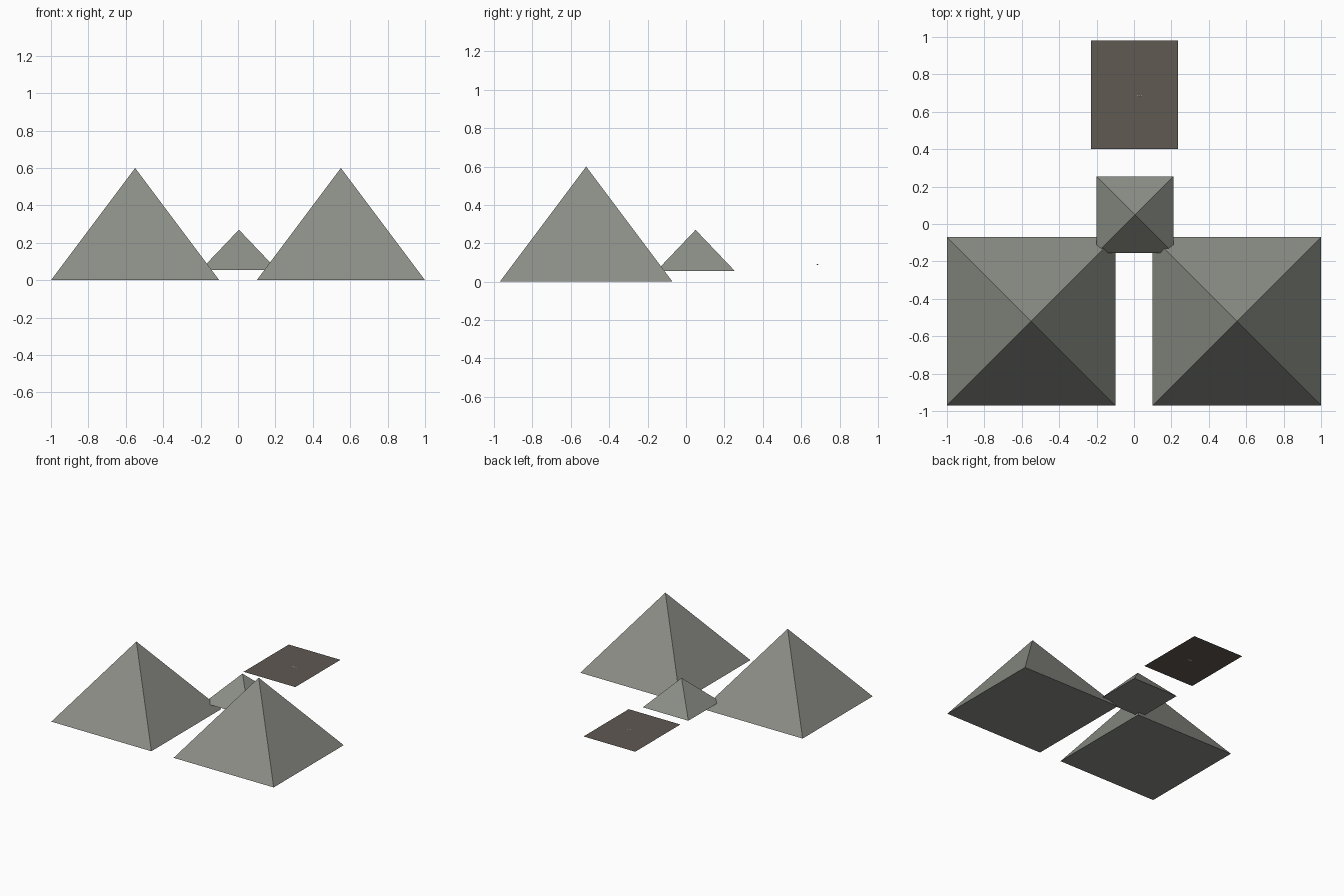
import bpy
import bmesh

if "Cube" in bpy.data.objects:
    bpy.data.objects.remove(bpy.data.objects["Cube"])


def material(name, rgb):
    m = bpy.data.materials.new(name)
    m.diffuse_color = (*rgb, 1.0)
    m.use_nodes = True
    m.node_tree.nodes["Principled BSDF"].inputs["Base Color"].default_value = m.diffuse_color
    return m


STONE = material("grey stone", (0.26, 0.27, 0.24))
SLAB = material("brown slab", (0.115, 0.10, 0.085))
CHIP = material("pale stone", (0.36, 0.35, 0.32))


def finish(name, bm, mat):
    me = bpy.data.meshes.new(name)
    bmesh.ops.recalc_face_normals(bm, faces=bm.faces)
    bm.to_mesh(me)
    bm.free()
    me.materials.append(mat)
    ob = bpy.data.objects.new(name, me)
    bpy.context.collection.objects.link(ob)
    return ob


def rectangle(bm, cx, cy, sx, sy, z):
    verts = [bm.verts.new((cx + i * sx / 2, cy + j * sy / 2, z))
             for i, j in ((-1, -1), (1, -1), (1, 1), (-1, 1))]
    bm.faces.new(verts)
    return verts


def pyramid(name, cx, cy, size, z0, z1, mat, depth=None):
    bm = bmesh.new()
    base = rectangle(bm, cx, cy, size, depth or size, z0)
    tip = bm.verts.new((cx, cy, z1))
    for a, b in zip(base, base[1:] + base[:1]):
        bm.faces.new((a, b, tip))
    return finish(name, bm, mat)


# Two large pyramids at the front
for side, label in ((-1, "left"), (1, "right")):
    pyramid(label + "_large_pyramid", side * 0.55, -0.52, 0.9, 0.0, 0.6, STONE)

# Small pyramid between them
pyramid("small_pyramid", 0.005, 0.05, 0.41, 0.055, 0.27, STONE)

# Thin flat slab at the back (a single sheet facing up)
bm = bmesh.new()
rectangle(bm, 0.003, 0.69, 0.465, 0.58, 0.088)
slab = finish("back_slab", bm, SLAB)
if slab.data.polygons[0].normal.z < 0:
    slab.data.flip_normals()

# Tiny stone chip lying on the slab
pyramid("stone_chip", 0.03, 0.685, 0.035, 0.087, 0.092, CHIP, depth=0.015)
